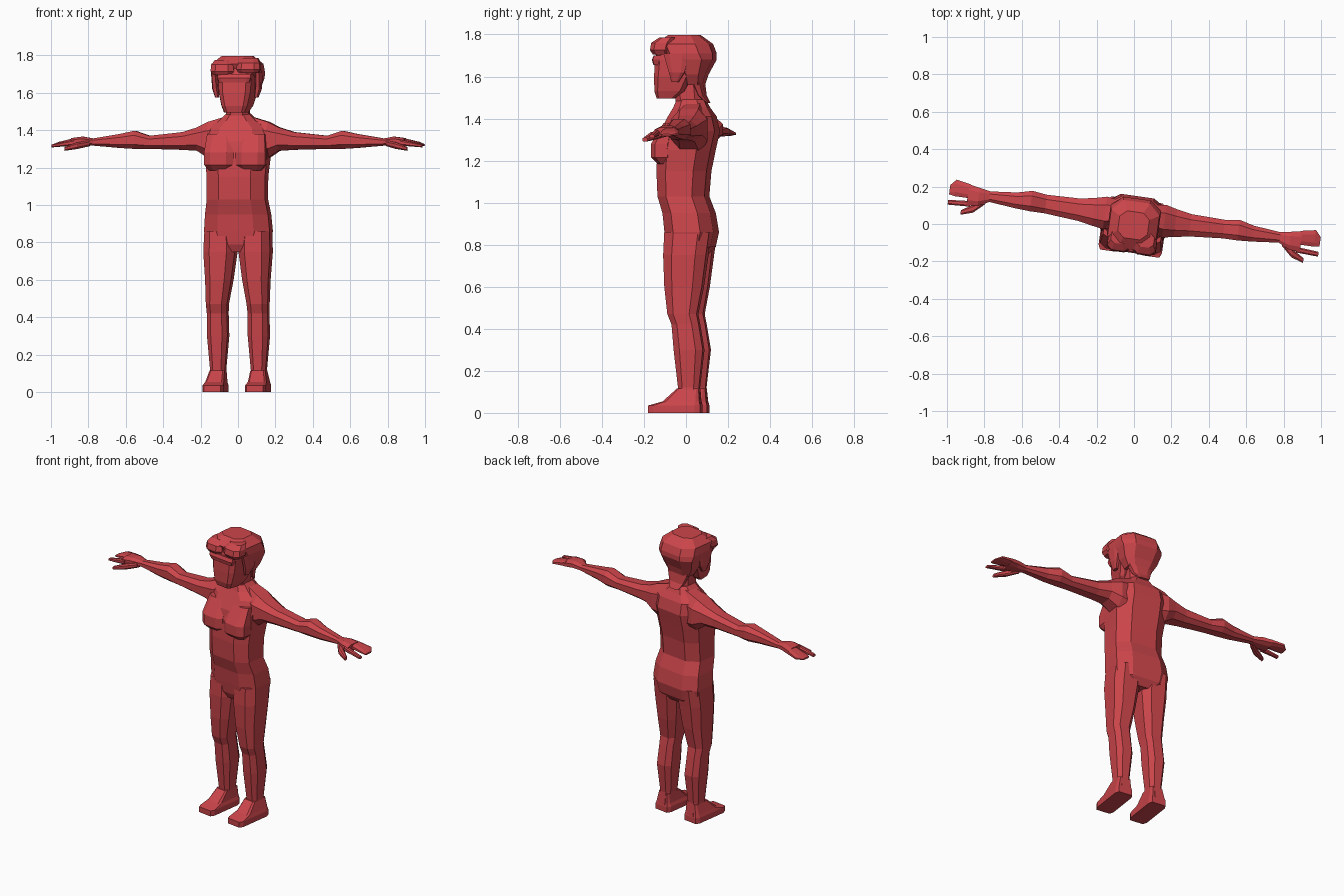
import bpy, bmesh, math

cube = bpy.data.objects.get("Cube")
if cube:
    bpy.data.objects.remove(cube, do_unlink=True)

RED = (0.6, 0.06, 0.07, 1)
TURN = math.radians(-8)
CORNERS = [(1, -1), (1, 1), (-1, 1), (-1, -1)]

red = bpy.data.materials.new("matte_red")
red.diffuse_color = RED
red.use_nodes = True
red.node_tree.nodes["Principled BSDF"].inputs["Base Color"].default_value = RED


def octagon(squareness):
    """Unit square with its corners cut; the cut shrinks as squareness nears one."""
    points = []
    for index, (u, v) in enumerate(CORNERS):
        pair = [(u, v * squareness), (u * squareness, v)]
        points += pair if index % 2 else pair[::-1]
    return points


def level(z, half, front, back, centre=0, squareness=.55, jaw=0):
    """Horizontal ring; jaw narrows its front side."""
    middle, depth = (front + back) / 2, (back - front) / 2
    return [(centre + u * half * (1 + jaw * (v - 1) / 2), middle + v * depth, z)
            for u, v in octagon(squareness)]


def slice_at(x, front, back, low, high):
    """Vertical ring across an arm or finger."""
    return [(x, (front + back + u * (back - front)) / 2, (low + high + v * (high - low)) / 2)
            for u, v in octagon(.5)]


def loft(name, rings, mirror=False):
    """Skin the rings, cap the ends and optionally mirror left to right."""
    bm = bmesh.new()
    loops = [[bm.verts.new(point) for point in ring] for ring in rings]
    for lower, upper in zip(loops, loops[1:]):
        for i in range(len(lower)):
            bm.faces.new((lower[i - 1], lower[i], upper[i], upper[i - 1]))
    bm.faces.new(loops[0])
    bm.faces.new(loops[-1])
    bmesh.ops.recalc_face_normals(bm, faces=bm.faces)
    mesh = bpy.data.meshes.new(name)
    bm.to_mesh(mesh)
    bm.free()
    mesh.materials.append(red)
    part = bpy.data.objects.new(name, mesh)
    bpy.context.collection.objects.link(part)
    part.rotation_euler.z = TURN
    part.location.y = .01
    if mirror:
        part.modifiers.new("Mirror", 'MIRROR')


# Torso from hips to collar
loft("torso", [
    level(z=.75, half=.1, front=-.07, back=.09),
    level(z=.79, half=.165, front=-.09, back=.12),
    level(z=.86, half=.177, front=-.1, back=.135),
    level(z=.95, half=.17, front=-.11, back=.12),
    level(z=1.03, half=.157, front=-.135, back=.09),
    level(z=1.15, half=.157, front=-.14, back=.1),
    level(z=1.25, half=.167, front=-.135, back=.12),
    level(z=1.34, half=.165, front=-.12, back=.14),
    level(z=1.41, half=.16, front=-.085, back=.125),
    level(z=1.45, half=.1, front=-.065, back=.1),
    level(z=1.49, half=.06, front=-.05, back=.08),
])

# Chest pads, one per side
loft("chest", [
    level(z=1.185, half=.055, front=-.13, back=-.05, centre=.085),
    level(z=1.215, half=.08, front=-.16, back=-.05, centre=.085),
    level(z=1.28, half=.08, front=-.16, back=-.05, centre=.085),
    level(z=1.38, half=.07, front=-.1, back=-.03, centre=.085),
], mirror=True)

# Neck
loft("neck", [
    level(z=1.42, half=.08, front=-.06, back=.09),
    level(z=1.48, half=.06, front=-.055, back=.07),
    level(z=1.6, half=.06, front=-.07, back=.06),
])

# Legs and feet
loft("leg", [
    level(z=.86, half=.08, front=-.095, back=.12, centre=.095),
    level(z=.75, half=.085, front=-.1, back=.105, centre=.095),
    level(z=.6, half=.07, front=-.095, back=.085, centre=.1),
    level(z=.47, half=.057, front=-.08, back=.06, centre=.11),
    level(z=.42, half=.054, front=-.06, back=.07, centre=.11),
    level(z=.3, half=.055, front=-.05, back=.09, centre=.11),
    level(z=.12, half=.04, front=-.03, back=.07, centre=.11),
    level(z=.03, half=.045, front=-.03, back=.08, centre=.115),
], mirror=True)
loft("foot", [
    level(z=0, half=.056, front=-.17, back=.08, centre=.115, squareness=.8),
    level(z=.035, half=.056, front=-.17, back=.08, centre=.115, squareness=.8),
    level(z=.055, half=.05, front=-.1, back=.075, centre=.115, squareness=.8),
    level(z=.115, half=.04, front=-.035, back=.07, centre=.11, squareness=.8),
], mirror=True)

# Arms
loft("arm", [
    slice_at(x=.06, front=-.03, back=.1, low=1.22, high=1.475),
    slice_at(x=.16, front=-.06, back=.115, low=1.25, high=1.445),
    slice_at(x=.22, front=-.05, back=.1, low=1.29, high=1.415),
    slice_at(x=.3, front=-.035, back=.085, low=1.295, high=1.39),
    slice_at(x=.48, front=-.02, back=.08, low=1.3, high=1.37),
    slice_at(x=.56, front=-.02, back=.09, low=1.3, high=1.397),
    slice_at(x=.64, front=-.015, back=.07, low=1.305, high=1.38),
    slice_at(x=.79, front=0, back=.055, low=1.318, high=1.355),
], mirror=True)

# Hands: palm, joined fingers, forefinger and thumb
loft("palm", [
    slice_at(x=.78, front=0, back=.055, low=1.318, high=1.355),
    slice_at(x=.84, front=-.03, back=.066, low=1.318, high=1.366),
    slice_at(x=.9, front=-.036, back=.078, low=1.315, high=1.358),
], mirror=True)
loft("fingers", [
    slice_at(x=.89, front=.004, back=.078, low=1.32, high=1.357),
    slice_at(x=.97, front=.004, back=.093, low=1.318, high=1.338),
    slice_at(x=1, front=.01, back=.06, low=1.316, high=1.326),
], mirror=True)
loft("forefinger", [
    slice_at(x=.88, front=-.04, back=-.01, low=1.318, high=1.35),
    slice_at(x=1, front=-.046, back=-.02, low=1.308, high=1.324),
], mirror=True)
loft("thumb", [
    slice_at(x=.8, front=-.015, back=.02, low=1.315, high=1.345),
    slice_at(x=.86, front=-.07, back=-.025, low=1.3, high=1.335),
    slice_at(x=.925, front=-.09, back=-.065, low=1.29, high=1.31),
], mirror=True)

# Face block with a flat front, narrow jaw and brow
loft("face", [
    level(z=1.495, half=.068, front=-.145, back=-.06, squareness=.75, jaw=.25),
    level(z=1.53, half=.088, front=-.155, back=-.01, squareness=.75, jaw=.25),
    level(z=1.6, half=.108, front=-.155, back=.03, squareness=.75, jaw=.25),
    level(z=1.68, half=.115, front=-.15, back=.06, squareness=.75, jaw=.25),
    level(z=1.75, half=.11, front=-.13, back=.06, squareness=.75, jaw=.25),
])
loft("brow", [
    level(z=1.655, half=.08, front=-.158, back=-.1, squareness=.8),
    level(z=1.68, half=.09, front=-.164, back=-.1, squareness=.8),
    level(z=1.7, half=.09, front=-.155, back=-.1, squareness=.8),
])

# Ears
loft("ear", [
    level(z=1.575, half=.01, front=-.065, back=-.03, centre=.106),
    level(z=1.62, half=.016, front=-.075, back=0, centre=.115),
    level(z=1.71, half=.016, front=-.1, back=.02, centre=.12),
], mirror=True)

# Hair: cap, nape flick and two swept fringe locks
loft("hair", [
    level(z=1.56, half=.08, front=-.01, back=.075),
    level(z=1.61, half=.11, front=-.02, back=.09),
    level(z=1.68, half=.132, front=-.07, back=.127),
    level(z=1.71, half=.136, front=-.125, back=.127),
    level(z=1.755, half=.13, front=-.148, back=.11),
    level(z=1.797, half=.08, front=-.09, back=.055),
])
loft("nape_hair", [
    level(z=1.475, half=.035, front=.09, back=.105),
    level(z=1.51, half=.055, front=.05, back=.085),
    level(z=1.58, half=.08, front=.02, back=.075),
])
for side, x, drop in (("left", .075, 0), ("right", -.065, .01)):
    loft(side + "_fringe", [
        level(z=1.705 - drop, half=.05, front=-.155, back=-.08, centre=x),
        level(z=1.725 - drop, half=.063, front=-.168, back=-.07, centre=x),
        level(z=1.76 - drop, half=.06, front=-.162, back=-.06, centre=x),
        level(z=1.785 - drop, half=.045, front=-.125, back=-.05, centre=x),
    ])
